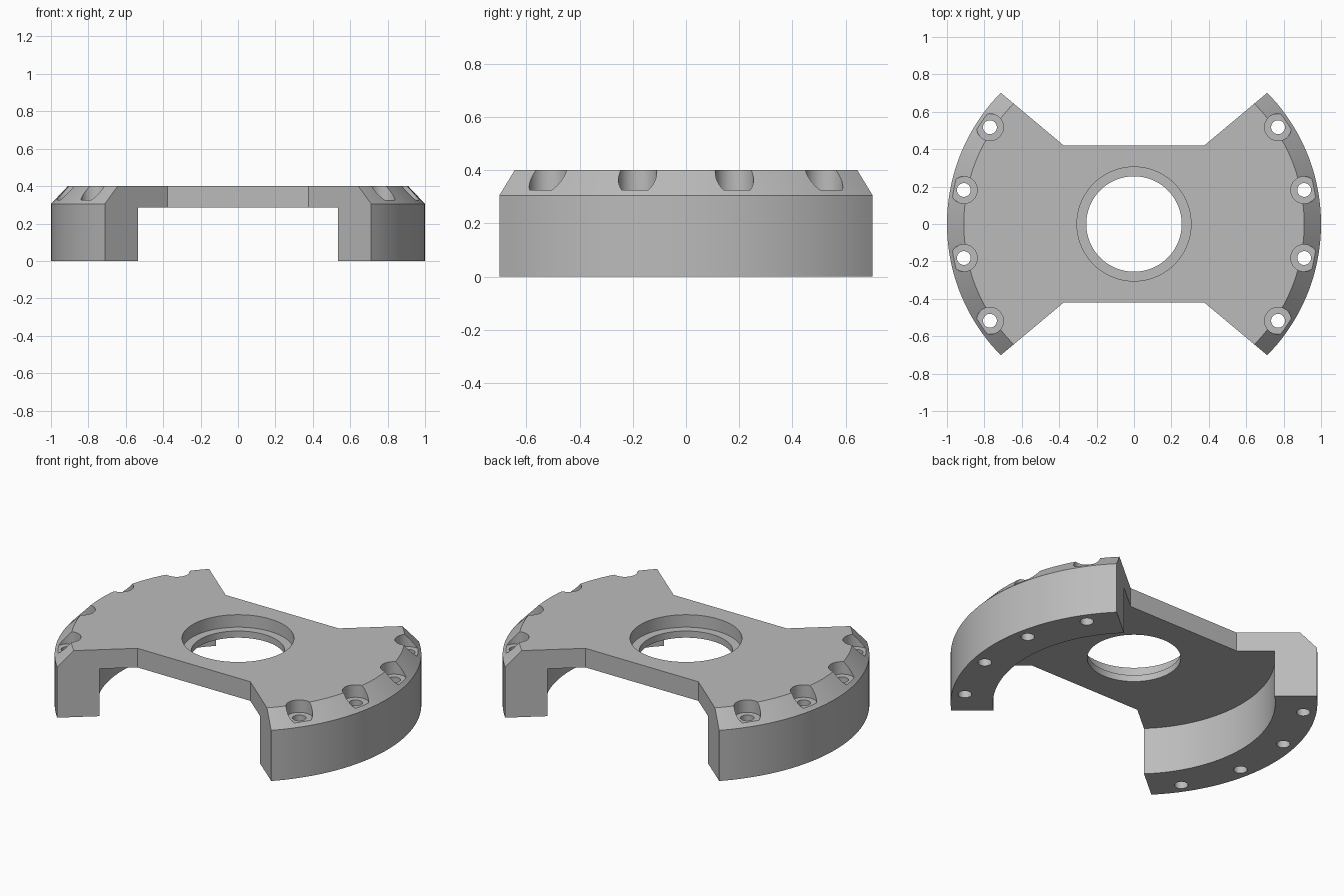
import bpy, bmesh, math
from mathutils import Matrix, Vector

cube = bpy.data.objects.get("Cube")
if cube:
    bpy.data.objects.remove(cube, do_unlink=True)

TOP = 0.40
SEGMENTS = 144

grey = bpy.data.materials.new("plain grey")
grey.use_nodes = True
colour = (0.5, 0.5, 0.5, 1)
grey.diffuse_color = colour
grey.node_tree.nodes["Principled BSDF"].inputs["Base Color"].default_value = colour


def add_object(name, bm):
    bmesh.ops.recalc_face_normals(bm, faces=bm.faces)
    mesh = bpy.data.meshes.new(name)
    bm.to_mesh(mesh)
    bm.free()
    mesh.materials.append(grey)
    obj = bpy.data.objects.new(name, mesh)
    bpy.context.collection.objects.link(obj)
    return obj


def lathe(name, profile):
    """Revolve a closed (radius, height) profile about z."""
    bm = bmesh.new()
    rings = []
    for i in range(SEGMENTS):
        a = math.tau * i / SEGMENTS
        rings.append([bm.verts.new((r * math.cos(a), r * math.sin(a), z)) for r, z in profile])
    n = len(profile)
    for i in range(SEGMENTS):
        here, after = rings[i], rings[(i + 1) % SEGMENTS]
        for j in range(n):
            k = (j + 1) % n
            bm.faces.new((here[j], after[j], after[k], here[k]))
    return add_object(name, bm)


def prism(name, outline, low, high):
    bm = bmesh.new()
    base = bm.faces.new([bm.verts.new((x, y, low)) for x, y in outline])
    result = bmesh.ops.extrude_face_region(bm, geom=[base])
    verts = [v for v in result["geom"] if isinstance(v, bmesh.types.BMVert)]
    bmesh.ops.translate(bm, verts=verts, vec=Vector((0, 0, high - low)))
    return add_object(name, bm)


def cylinders(name, spots, radius, low, high):
    bm = bmesh.new()
    for x, y in spots:
        bmesh.ops.create_cone(bm, cap_ends=True, segments=40, radius1=radius, radius2=radius,
                              depth=high - low,
                              matrix=Matrix.Translation((x, y, (low + high) / 2)))
    return add_object(name, bm)


def cut(target, cutter, operation):
    mod = target.modifiers.new(cutter.name, "BOOLEAN")
    mod.operation = operation
    mod.solver = "EXACT"
    mod.object = cutter
    cutter.hide_render = True


# Hub plate, stepped bore and chamfered outer rim as one turned section
bracket = lathe("rim_bracket", [
    (0.255, 0.285), (0.77, 0.285), (0.77, 0), (1, 0), (1, 0.305),
    (0.91, TOP), (0.305, TOP), (0.305, 0.325), (0.255, 0.325)])

# Waisted outline that trims the turned body to two flared wings
quarter = [(1.2, 1.11), (0.376, 0.42)]
upper = quarter + [(-x, y) for x, y in reversed(quarter)]
outline = upper + [(x, -y) for x, y in reversed(upper)]
waist = prism("waist_cutter", outline, -0.2, 0.6)

# Four screw positions along each wing
spots = []
for side in (0, math.pi):
    for step in (-3, -1, 1, 3):
        a = side + math.radians(11.3) * step
        spots.append((0.928 * math.cos(a), 0.928 * math.sin(a)))
seats = cylinders("screw_seat_cutter", spots, 0.072, 0.325, 0.6)
holes = cylinders("screw_hole_cutter", spots, 0.037, -0.1, 0.5)

cut(bracket, waist, "INTERSECT")
cut(bracket, seats, "DIFFERENCE")
cut(bracket, holes, "DIFFERENCE")

# Bake the cuts and drop the cutters
graph = bpy.context.evaluated_depsgraph_get()
graph.update()
baked = bpy.data.meshes.new_from_object(bracket.evaluated_get(graph))
bracket.modifiers.clear()
bracket.data = baked
baked.materials.clear()
baked.materials.append(grey)
for face in baked.polygons:
    face.material_index = 0
for cutter in (waist, seats, holes):
    bpy.data.objects.remove(cutter, do_unlink=True)

# Smooth the curved walls, keep the machined edges crisp
for obj in bpy.context.selected_objects:
    obj.select_set(False)
bracket.select_set(True)
bpy.context.view_layer.objects.active = bracket
bpy.ops.object.shade_smooth_by_angle(angle=math.radians(25))
